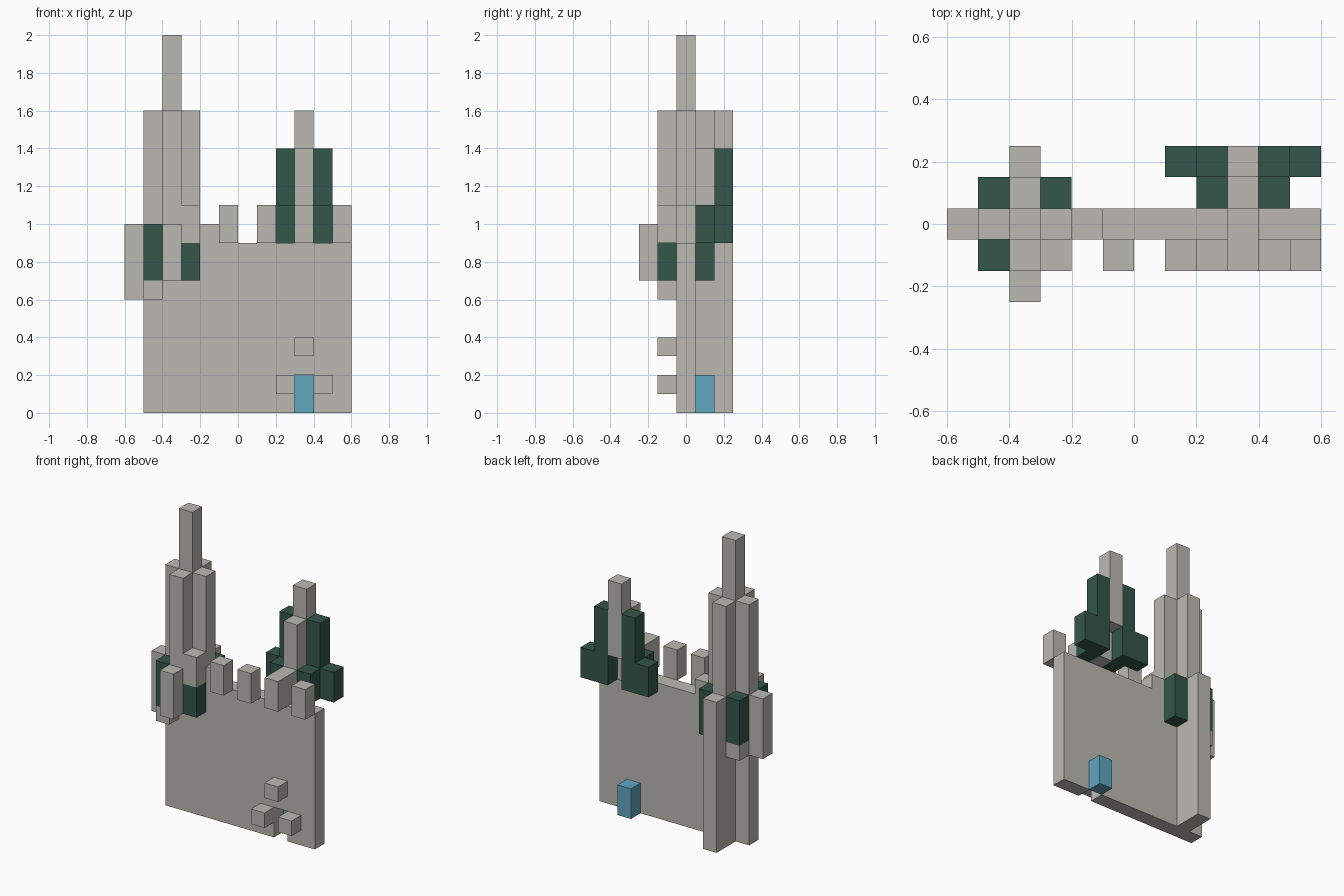
import bpy
import bmesh
from mathutils import Matrix, Vector

cube = bpy.data.objects.get("Cube")
if cube:
    bpy.data.objects.remove(cube, do_unlink=True)

UNIT = 0.1  # edge length of one building block


def make_material(name, red, green, blue):
    material = bpy.data.materials.new(name)
    material.use_nodes = True
    colour = (red, green, blue, 1)
    material.diffuse_color = colour
    shader = next(n for n in material.node_tree.nodes if n.type == "BSDF_PRINCIPLED")
    shader.inputs["Base Color"].default_value = colour
    return material


stone = make_material("pale_stone", 0.50, 0.485, 0.445)
moss = make_material("dark_green", 0.034, 0.093, 0.069)
water = make_material("water_blue", 0.117, 0.381, 0.527)

# Block rows from front to back, counted in units from the wall's centre line
FAR_FRONT, FRONT, MIDDLE, BACK, FAR_BACK = range(-2, 3)


def block(name, material, x, row, bottom, top, width=1, depth=1):
    """A box in block units: x is its lowest side, row its front row."""
    low = Vector((x, row - 0.5, bottom)) * UNIT
    high = Vector((x + width, row - 0.5 + depth, top)) * UNIT
    bm = bmesh.new()
    bmesh.ops.create_cube(bm, size=1, matrix=Matrix.Translation((low + high) / 2)
                          @ Matrix.Diagonal((high - low).to_4d()))
    mesh = bpy.data.meshes.new(name)
    bm.to_mesh(mesh)
    bm.free()
    mesh.materials.append(material)
    part = bpy.data.objects.new(name, mesh)
    bpy.context.collection.objects.link(part)
    return part


# Main wall with an open doorway
DOOR = 3
WALL_TOP = 9
block("wall_right_of_door", stone, -2, MIDDLE, 0, WALL_TOP, width=DOOR + 2)
block("wall_left_of_door", stone, DOOR + 1, MIDDLE, 0, WALL_TOP, width=2)
block("wall_above_door", stone, DOOR, MIDDLE, 2, WALL_TOP)
block("wall_step", stone, -2, MIDDLE, WALL_TOP, 10)

# Door and the small stones around it
block("door", water, DOOR, BACK, 0, 2)
for side in (-1, 1):
    block("door_side_stone", stone, DOOR + side, FRONT, 1, 2)
block("door_top_stone", stone, DOOR, FRONT, 3, 4)

# Battlements along the front of the wall
for x in (-1, 1, 5):
    block("battlement", stone, x, FRONT, WALL_TOP, 11)
block("deep_battlement", stone, DOOR, FRONT, WALL_TOP, 11, depth=2)

# Tall tower: a spire with four shafts around it
TOWER = -4
block("tall_spire", stone, TOWER, MIDDLE, 0, 20)
for side in (-1, 1):
    block("tower_side_shaft", stone, TOWER + side, MIDDLE, 0, 16)
block("tower_front_shaft", stone, TOWER, FRONT, 7, 16)
block("tower_back_shaft", stone, TOWER, BACK, 0, 16)

# Buttresses and hanging turrets around the tall tower
block("back_buttress", stone, TOWER, FAR_BACK, 0, 10)
block("front_turret", stone, TOWER, FAR_FRONT, 7, 10)
block("side_turret", stone, TOWER - 2, MIDDLE, 6, 10)
for row in (FRONT, BACK):
    block("corner_turret", moss, TOWER - 1, row, 7, 10)
    block("corner_turret_base", stone, TOWER - 1, row, 6, 7)
block("inner_front_turret", moss, TOWER + 1, FRONT, 7, WALL_TOP)
block("inner_front_turret_cap", stone, TOWER + 1, FRONT, WALL_TOP, 11)
block("inner_back_turret", moss, TOWER + 1, BACK, 7, 10)

# Short tower behind the wall, with green shafts on both sides
block("short_tower_shaft", stone, DOOR, BACK, WALL_TOP, 14)
block("short_tower_spire", stone, DOOR, FAR_BACK, 11, 16)
for side in (-1, 1):
    block("green_inner_block", moss, DOOR + side, BACK, WALL_TOP, 11)
    block("green_shaft", moss, DOOR + side, FAR_BACK, WALL_TOP, 14)
    block("green_outer_block", moss, DOOR + 2 * side, FAR_BACK, WALL_TOP, 11)
